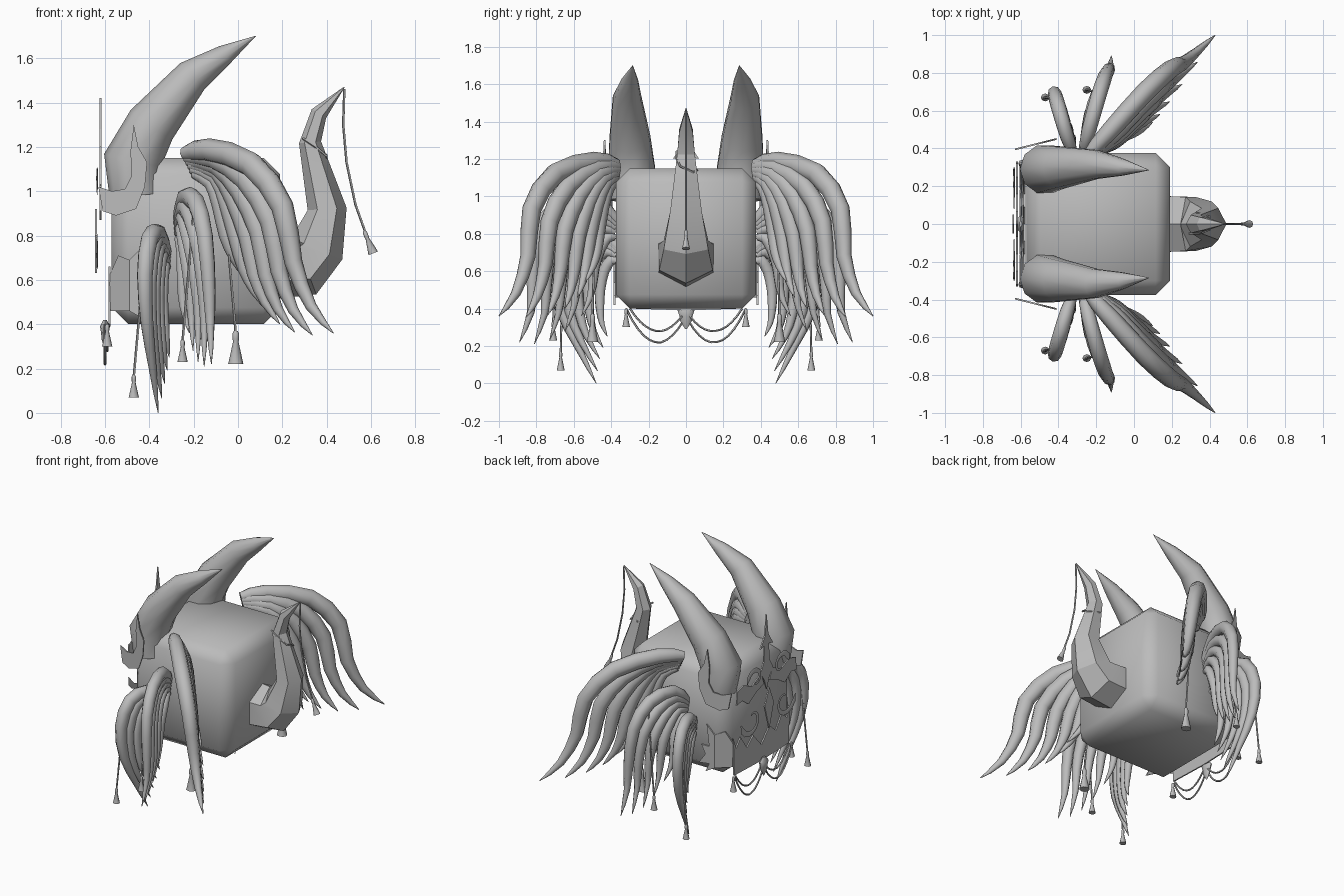
import bpy, bmesh, math
from mathutils import Vector

if "Cube" in bpy.data.objects:
    bpy.data.objects.remove(bpy.data.objects["Cube"])

GREY = (0.5, 0.5, 0.5, 1)
mat = bpy.data.materials.new("plain grey")
mat.use_nodes = True
mat.diffuse_color = GREY
mat.node_tree.nodes["Principled BSDF"].inputs["Base Color"].default_value = GREY


def finish(name, bm, angle=40):
    bmesh.ops.recalc_face_normals(bm, faces=bm.faces)
    me = bpy.data.meshes.new(name)
    bm.to_mesh(me)
    bm.free()
    ob = bpy.data.objects.new(name, me)
    bpy.context.collection.objects.link(ob)
    me.materials.append(mat)
    bpy.ops.object.select_all(action="DESELECT")
    ob.select_set(True)
    bpy.context.view_layer.objects.active = ob
    bpy.ops.object.shade_smooth_by_angle(angle=math.radians(angle))


def smooth(path):
    """Insert a rounded midpoint in every span of a path."""
    p = [Vector(q) for q in path]
    out = []
    for i in range(len(p) - 1):
        before, after = p[max(i - 1, 0)], p[min(i + 2, len(p) - 1)]
        out += [p[i], (p[i] + p[i + 1]) * 0.5625 - (before + after) * 0.0625]
    return out + [p[-1]]


def tube(name, path, radii, ref=(0, 1, 0), sides=8, flat=1.0, angle=50):
    """Loft tapered rings along a path; flat scales the thickness along ref."""
    bm = bmesh.new()
    pts = [Vector(p) for p in path]
    rings = []
    for i, p in enumerate(pts):
        t = (pts[min(i + 1, len(pts) - 1)] - pts[max(i - 1, 0)]).normalized()
        a = t.cross(Vector(ref)).normalized()
        b = t.cross(a)
        ring = []
        for k in range(sides):
            w = math.tau * k / sides
            ring.append(bm.verts.new(p + radii[i] * (a * math.cos(w) + b * math.sin(w) * flat)))
        rings.append(ring)
    for r, s in zip(rings, rings[1:]):
        for k in range(sides):
            j = (k + 1) % sides
            bm.faces.new((r[k], r[j], s[j], s[k]))
    bm.faces.new(rings[0])
    bm.faces.new(rings[-1])
    finish(name, bm, angle)


def plate(name, outline, place, push):
    """Thin plate from a 2D outline, placed in space by a rule."""
    bm = bmesh.new()
    face = bm.faces.new([bm.verts.new(place(u, v)) for u, v in outline])
    ext = bmesh.ops.extrude_face_region(bm, geom=[face])["geom"]
    bmesh.ops.translate(bm, vec=push, verts=[g for g in ext if isinstance(g, bmesh.types.BMVert)])
    finish(name, bm, 20)


def cord(name, path):
    tube(name, path, [0.006] * len(path), ref=(0.6, 0.75, 0.1), sides=5)


def tassel(name, top, length=0.1, lean=0.0):
    x, y, z = top
    steps = (0, 0.08, 0.25, 0.32, 1)
    tube(name, [(x + lean * s, y, z - length * s) for s in steps],
         [length * r for r in (0.06, 0.1, 0.1, 0.08, 0.23)], flat=0.9)


def swag(name, a, b, sag, n=10):
    a, b = Vector(a), Vector(b)
    cord(name, [a.lerp(b, i / n) - Vector((0, 0, sag * 4 * (i / n) * (1 - i / n))) for i in range(n + 1)])


def wing(name, lead, mid, inner, count, size, side):
    """Fan of feathers blended between a leading, a middle and an inner path."""
    shape = [0.03, 0.043, 0.05, 0.053, 0.054, 0.053, 0.05, 0.046, 0.04, 0.033, 0.025, 0.015, 0.002]
    d = Vector(lead[3]) - Vector(lead[0])
    ref = (-d.y * side, d.x, 0)
    for i in range(count):
        t = i / (count - 1)
        wts = (2 * (t - 0.5) * (t - 1), 4 * t * (1 - t), 2 * t * (t - 0.5))
        path = [sum((Vector(p) * w for p, w in zip(tri, wts)), Vector()) for tri in zip(lead, mid, inner)]
        path = smooth([(p.x, p.y * side, p.z) for p in path])
        k = size * (1.05 - 0.3 * t)
        tube(f"{name}_feather_{i + 1}", path, [r * k for r in shape], ref, flat=0.9)


# Head block, chamfered on every edge
bm = bmesh.new()
bmesh.ops.create_cube(bm, size=1)
for v in bm.verts:
    v.co = (v.co.x * 0.76 - 0.19, v.co.y * 0.75, v.co.z * 0.75 + 0.775)
bmesh.ops.bevel(bm, geom=bm.edges[:], offset=0.075, segments=1, affect="EDGES")
finish("head", bm, 60)

# Tail with its hanging tassel
tube("tail", [(0.17, 0, 0.67), (0.3, 0, 0.675), (0.355, 0, 0.74), (0.402, 0, 0.92), (0.325, 0, 1.22), (0.365, 0, 1.35), (0.48, 0, 1.47)],
     [0.155, 0.15, 0.125, 0.088, 0.05, 0.038, 0.002], sides=6, flat=1.1, angle=25)
cord("tail_cord", [(0.48, 0, 1.46), (0.475, 0, 1.3), (0.49, 0, 1.13), (0.53, 0, 0.94), (0.58, 0, 0.8)])
tassel("tail_tassel", (0.57, 0, 0.82), 0.1, 0.04)
cord("tail_wrap", [(0.29, -0.05, 1.24), (0.35, -0.05, 1.2), (0.4, -0.03, 1.16), (0.4, 0.04, 1.13), (0.33, 0.06, 1.14)])


def on_face(y, z):
    return (-0.615, y, z)


# Central crest and drop on the face
half = [(0.018, 1.28), (0.07, 1.2), (0.025, 1.21), (0.03, 1.1), (0.07, 1.03), (0.03, 0.98)]
crest = [(0, 1.42)] + half + [(0, 0.9)] + [(-y, z) for y, z in reversed(half)]
plate("crest", crest, on_face, (-0.009, 0, 0))
plate("face_drop", [(0, 0.92), (0.05, 0.8), (0, 0.63), (-0.05, 0.8)],
      lambda y, z: (-0.635, y, z), (-0.009, 0, 0))

# Centre pendant under the chin
tube("chin_pendant", [(-0.6, 0, z) for z in (0.42, 0.39, 0.36, 0.33, 0.29)], [0.015, 0.045, 0.035, 0.03, 0.004],
     ref=(1, 0, 0), flat=0.5)

for side, tag in ((1, "left"), (-1, "right")):
    # Horn
    tube(tag + "_horn",
         [(-0.46, 0.29 * side, 0.98), (-0.475, 0.29 * side, 1.14), (-0.39, 0.3 * side, 1.3),
          (-0.205, 0.315 * side, 1.52), (-0.06, 0.3 * side, 1.615), (0.08, 0.285 * side, 1.7)],
         [0.12, 0.132, 0.115, 0.08, 0.046, 0.001], sides=10)

    # Crescent guard beside the horn base, and its arm across the face
    plate(tag + "_horn_guard",
          [(-0.63, 1.02), (-0.61, 0.91), (-0.55, 0.89), (-0.46, 0.92), (-0.42, 1.02), (-0.41, 1.13),
           (-0.45, 1.2), (-0.47, 1.3), (-0.485, 1.18), (-0.48, 1.07), (-0.51, 1.01), (-0.57, 1.0)],
          lambda x, z: (x, side * (0.443 + 0.25 * (x + 0.42)), z), (0, 0.009 * side, 0))
    plate(tag + "_brow_guard",
          [(0.32, 1.0), (0.33, 0.91), (0.27, 0.92), (0.2, 0.87), (0.12, 0.92), (0.03, 0.95), (0.06, 1.03), (0.16, 0.98), (0.25, 1.02)],
          lambda y, z: on_face(y * side, z), (-0.009, 0, 0))

    # Scrolls on the face
    for name, cy, cz, turn, size in (("upper_scroll", 0.14, 1.02, 1, 0.09), ("lower_scroll", 0.18, 0.76, -1, 0.12)):
        path, radii = [], []
        for i in range(13):
            a, s = turn * i * 0.42, size * (1 - i / 16)
            path.append((-0.635, side * (cy + s * math.cos(a)), cz + s * math.sin(a)))
            radii.append(0.022 * (1 - i / 16) if i else 0.004)
        tube(f"{tag}_{name}", path, radii, ref=(1, 0, 0), sides=6, flat=0.25)

    # Lower mask half and its flame-shaped cheek, bent around the corner
    plate(tag + "_jaw_mask",
          [(0, 0.39), (0.3, 0.4), (0.31, 0.66), (0.28, 0.58), (0.23, 0.64), (0.16, 0.54), (0.09, 0.6), (0, 0.5)],
          lambda y, z: (-0.575, y * side, z), (-0.009, 0, 0))
    plate(tag + "_corner_flame", [(-0.58, 0.62), (-0.575, 0.46), (-0.49, 0.46), (-0.49, 0.69), (-0.54, 0.71)],
          lambda x, z: (x, side * (0.378 + 0.9 * (x + 0.49)), z), (0, 0.009 * side, 0))
    plate(tag + "_cheek_flame",
          [(-0.49, 0.69), (-0.49, 0.46), (-0.42, 0.42), (-0.45, 0.48), (-0.37, 0.47), (-0.42, 0.54),
           (-0.39, 0.6), (-0.45, 0.6), (-0.43, 0.75)],
          lambda x, z: (x, side * 0.378, z), (0, 0.009 * side, 0))

    # Chin chains and small tassels
    swag(tag + "_long_chain", (-0.6, 0.32 * side, 0.4), (-0.6, 0.01 * side, 0.34), 0.15)
    swag(tag + "_short_chain", (-0.59, 0.3 * side, 0.4), (-0.59, 0.02 * side, 0.36), 0.1)
    tassel(tag + "_chin_tassel", (-0.59, 0.32 * side, 0.4), 0.1)

    # Three wings, from rear to front
    wing(tag + "_rear_wing",
         [(-0.24, 0.37, 1.17), (-0.13, 0.49, 1.185), (0.06, 0.7, 1.12), (0.2, 0.825, 0.93), (0.25, 0.845, 0.68), (0.33, 0.91, 0.48), (0.43, 1.0, 0.36)],
         [(-0.22, 0.37, 1.13), (-0.09, 0.46, 1.1), (0.0, 0.55, 0.98), (0.07, 0.61, 0.8), (0.1, 0.63, 0.62), (0.15, 0.655, 0.48), (0.22, 0.69, 0.38)],
         [(-0.2, 0.38, 1.08), (-0.12, 0.42, 1.04), (-0.08, 0.45, 0.94), (-0.05, 0.47, 0.8), (-0.01, 0.48, 0.7), (0.04, 0.5, 0.62), (0.1, 0.54, 0.54)],
         6, 1.02, side)
    wing(tag + "_middle_wing",
         [(-0.27, 0.37, 0.87), (-0.24, 0.49, 0.97), (-0.19, 0.67, 0.95), (-0.15, 0.79, 0.8), (-0.13, 0.82, 0.55), (-0.125, 0.83, 0.38), (-0.12, 0.89, 0.22)],
         [(-0.27, 0.38, 0.83), (-0.25, 0.47, 0.88), (-0.23, 0.58, 0.82), (-0.2, 0.65, 0.68), (-0.18, 0.67, 0.5), (-0.18, 0.68, 0.38), (-0.18, 0.73, 0.23)],
         [(-0.27, 0.38, 0.78), (-0.26, 0.42, 0.78), (-0.25, 0.46, 0.72), (-0.25, 0.49, 0.62), (-0.25, 0.5, 0.52), (-0.24, 0.52, 0.44), (-0.22, 0.56, 0.36)],
         5, 0.8, side)
    wing(tag + "_front_wing",
         [(-0.32, 0.36, 0.72), (-0.36, 0.48, 0.81), (-0.4, 0.62, 0.78), (-0.42, 0.69, 0.62), (-0.41, 0.67, 0.4), (-0.385, 0.58, 0.2), (-0.36, 0.48, 0)],
         [(-0.32, 0.37, 0.7), (-0.35, 0.44, 0.75), (-0.37, 0.54, 0.7), (-0.38, 0.58, 0.55), (-0.37, 0.57, 0.38), (-0.35, 0.53, 0.25), (-0.33, 0.46, 0.13)],
         [(-0.32, 0.37, 0.65), (-0.33, 0.4, 0.66), (-0.34, 0.44, 0.6), (-0.34, 0.46, 0.5), (-0.33, 0.46, 0.4), (-0.32, 0.45, 0.32), (-0.31, 0.42, 0.25)],
         5, 0.78, side)

    # Tassels hung from the wings
    for name, top, start in (("front", (-0.47, 0.67, 0.17), (-0.43, 0.66, 0.6)),
                             ("middle", (-0.25, 0.71, 0.33), (-0.2, 0.7, 0.9)),
                             ("rear", (-0.01, 0.5, 0.37), (-0.08, 0.48, 1.15))):
        (x, y, z), (sx, sy, sz) = top, start
        cord(f"{tag}_{name}_cord", [(sx, sy * side, sz), ((x + sx) / 2, (y + sy) / 2 * side, (z + sz) / 2), (x, y * side, z - 0.01)])
        tassel(f"{tag}_{name}_tassel", (x, y * side, z), 0.15 if name == "rear" else 0.1)
